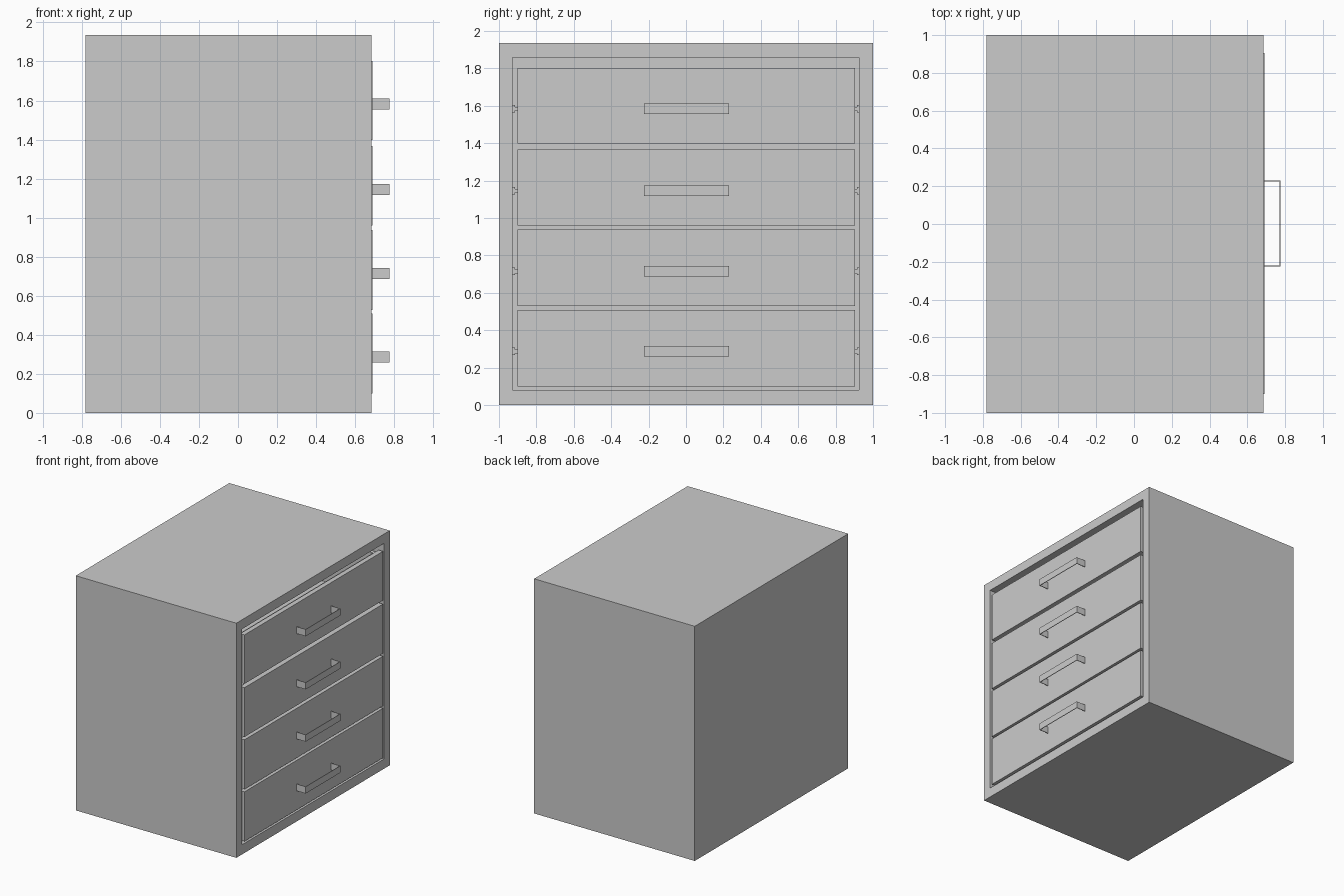
import bpy, bmesh
from mathutils import Vector

if "Cube" in bpy.data.objects:
    bpy.data.objects.remove(bpy.data.objects["Cube"])


def make_object(name, bm, parent=None):
    bmesh.ops.recalc_face_normals(bm, faces=bm.faces)
    mesh = bpy.data.meshes.new(name)
    bm.to_mesh(mesh)
    bm.free()
    obj = bpy.data.objects.new(name, mesh)
    bpy.context.collection.objects.link(obj)
    obj.parent = parent
    return obj


def add_box(bm, lo, hi):
    lo, hi = Vector(lo), Vector(hi)
    verts = bmesh.ops.create_cube(bm, size=1)["verts"]
    for v in verts:
        v.co = (lo + hi) / 2 + v.co * (hi - lo)
    return verts


def add_open_box(bm, lo, hi, inner_lo, inner_hi, axis):
    """Hollow box, open on the positive side of the given axis."""
    verts = add_box(bm, lo, hi)
    centre = (Vector(lo) + Vector(hi)) / 2
    faces = {f for v in verts for f in v.link_faces}
    mouth = max(faces, key=lambda f: f.calc_center_median()[axis])
    bmesh.ops.inset_individual(bm, faces=[mouth], thickness=0.001)
    for v in mouth.verts:
        for i in range(3):
            if i != axis:
                v.co[i] = inner_hi[i] if v.co[i] > centre[i] else inner_lo[i]
    floor = bmesh.ops.extrude_discrete_faces(bm, faces=[mouth])["faces"][0]
    for v in floor.verts:
        v.co[axis] = inner_lo[axis]


# Hollow carcass, open towards +x
bm = bmesh.new()
add_open_box(bm, (-0.78, -1, 0), (0.685, 1, 1.935),
             (-0.71, -0.928, 0.08), (0.685, 0.925, 1.858), 0)
cabinet = make_object("cabinet_body", bm)

Y0, Y1 = -0.901, 0.904
drawers = [(0.099, 0.508, 0.286), (0.528, 0.937, 0.714),
           (0.96, 1.367, 1.145), (1.398, 1.802, 1.583)]

for n, (z0, z1, zh) in enumerate(drawers, 1):
    # Front panel and the tray behind it
    bm = bmesh.new()
    add_box(bm, (0.65, Y0, z0), (0.69, Y1, z1))
    add_open_box(bm, (-0.68, Y0, z0), (0.65, Y1, z1 - 0.02),
                 (-0.65, Y0 + 0.03, z0 + 0.03), (0.62, Y1 - 0.03, z1), 2)
    drawer = make_object(f"drawer_{n}", bm, cabinet)

    # Handle: flat strip bent into a U
    path = [(0.69, -0.224), (0.775, -0.224), (0.775, 0.23), (0.69, 0.23)]
    inner = [(0.69, -0.219), (0.770, -0.219), (0.770, 0.225), (0.69, 0.225)]
    bm = bmesh.new()
    face = bm.faces.new([bm.verts.new((x, y, zh - 0.028))
                         for x, y in path + inner[::-1]])
    top = bmesh.ops.extrude_face_region(bm, geom=[face], use_keep_orig=True)
    for v in top["geom"]:
        if isinstance(v, bmesh.types.BMVert):
            v.co.z += 0.056
    make_object(f"drawer_handle_{n}", bm, drawer)

    # Slide rails: a channel on each cabinet wall beside the drawer
    bm = bmesh.new()
    for wall, side in ((-0.928, Y0), (0.925, Y1)):
        mid = (wall + side) / 2
        a, b = sorted((wall, mid))
        add_box(bm, (-0.68, a, zh - 0.02), (0.66, b, zh + 0.02))
        a, b = sorted((mid, side))
        add_box(bm, (-0.68, a, zh - 0.01), (0.66, b, zh + 0.01))
    make_object(f"slide_rails_{n}", bm, cabinet)
